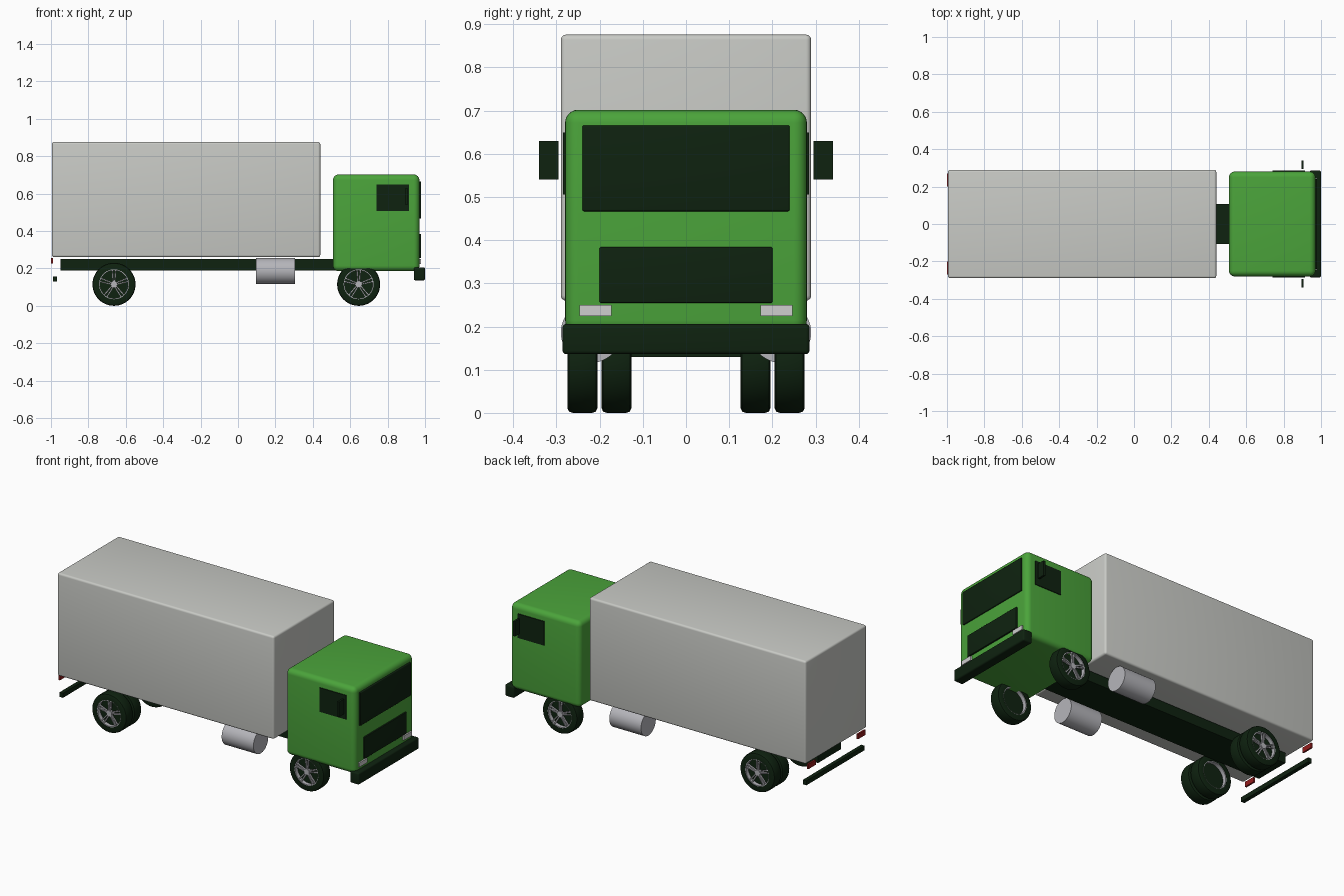
import bpy, bmesh, math
from mathutils import Matrix

old = bpy.data.objects.get("Cube")
if old:
    bpy.data.objects.remove(old, do_unlink=True)


def material(name, r, g, b, rough=0.6):
    m = bpy.data.materials.new(name)
    m.use_nodes = True
    m.diffuse_color = (r, g, b, 1)
    node = m.node_tree.nodes["Principled BSDF"]
    node.inputs["Base Color"].default_value = (r, g, b, 1)
    node.inputs["Roughness"].default_value = rough
    return m


GREEN = material("cab green", 0.07, 0.37, 0.043)
DARK = material("dark trim", 0.0045, 0.016, 0.005)
GREY = material("cargo grey", 0.58, 0.59, 0.56)
SILVER = material("silver metal", 0.46, 0.46, 0.49)
WHITE = material("headlight white", 0.62, 0.62, 0.62)
RED = material("tail light red", 0.3, 0.012, 0.012)


def finish(name, bm, mat, smooth=True):
    bmesh.ops.recalc_face_normals(bm, faces=bm.faces)
    mesh = bpy.data.meshes.new(name)
    bm.to_mesh(mesh)
    bm.free()
    mesh.materials.append(mat)
    obj = bpy.data.objects.new(name, mesh)
    bpy.context.collection.objects.link(obj)
    if smooth:
        bpy.ops.object.select_all(action="DESELECT")
        obj.select_set(True)
        bpy.context.view_layer.objects.active = obj
        bpy.ops.object.shade_smooth_by_angle(angle=math.radians(35))
    return obj


def box(name, mat, x, y, z, bevel=0.0, segments=4):
    """Box from (low, high) ranges with optional rounded edges."""
    bm = bmesh.new()
    bmesh.ops.create_cube(bm, size=1)
    for v in bm.verts:
        for i, (low, high) in enumerate((x, y, z)):
            v.co[i] = high if v.co[i] > 0 else low
    if bevel:
        bmesh.ops.bevel(bm, geom=bm.edges[:], offset=bevel, segments=segments,
                        affect="EDGES", profile=0.5)
    return finish(name, bm, mat, bevel > 0)


def pair(name, mat, x, y, z, bevel=0.0):
    """Matching boxes on the left (+y) and right (-y) flanks."""
    box(name + "_left", mat, x, y, z, bevel)
    box(name + "_right", mat, x, (-y[1], -y[0]), z, bevel)


def lathe(name, mat, profile, centre, steps=48):
    """Closed (radius, y) profile spun about the y axis."""
    bm = bmesh.new()
    rings = []
    for i in range(steps):
        a = 2 * math.pi * i / steps
        rings.append([bm.verts.new((r * math.cos(a), y, r * math.sin(a)))
                      for r, y in profile])
    n = len(profile)
    for i in range(steps):
        p, q = rings[i], rings[(i + 1) % steps]
        for j in range(n):
            k = (j + 1) % n
            bm.faces.new((p[j], p[k], q[k], q[j]))
    bmesh.ops.translate(bm, verts=bm.verts, vec=centre)
    return finish(name, bm, mat)


def cylinder(name, mat, radius, depth, centre, axis, steps=48):
    bm = bmesh.new()
    bmesh.ops.create_cone(bm, cap_ends=True, segments=steps, radius1=radius,
                          radius2=radius, depth=depth)
    turn = Matrix.Rotation(math.pi / 2, 4, "Y" if axis == "x" else "X")
    bmesh.ops.transform(bm, matrix=Matrix.Translation(centre) @ turn, verts=bm.verts)
    return finish(name, bm, mat)


R, W = 0.115, 0.035  # tyre radius and half width


def wheel(name, x, y, side):
    c = (x, y, R)
    lathe(name + "_tyre", DARK,
          [(0.08, -W), (R - 0.012, -W), (R - 0.003, -W + 0.004), (R, -W + 0.013),
           (R, W - 0.013), (R - 0.003, W - 0.004), (R - 0.012, W), (0.08, W)], c)
    lathe(name + "_rim", SILVER,
          [(0.075, -W + 0.002), (0.081, -W + 0.002), (0.081, W - 0.002), (0.075, W - 0.002)], c)
    cylinder(name + "_backing", DARK, 0.077, 0.02, c, "y")
    face = y + side * (W - 0.01)
    cylinder(name + "_hub", SILVER, 0.018, 0.016, (x, face, R), "y", 24)
    # Five spokes, each split into two slim bars that spread towards the rim
    bm = bmesh.new()
    for i in range(5):
        for lean in (-1, 1):
            made = bmesh.ops.create_cube(bm, size=1)["verts"]
            for v in made:
                outer = v.co.z > 0
                v.co.x = v.co.x * 0.007 + lean * (0.009 if outer else 0.004)
                v.co.y *= 0.01
                v.co.z = 0.078 if outer else 0.01
            bmesh.ops.rotate(bm, verts=made, cent=(0, 0, 0),
                             matrix=Matrix.Rotation(2 * math.pi * i / 5, 3, "Y"))
    bmesh.ops.translate(bm, verts=bm.verts, vec=(x, face, R))
    finish(name + "_spokes", bm, SILVER, False)


# Body
box("cargo_box", GREY, (-0.995, 0.44), (-0.29, 0.29), (0.26, 0.876), 0.012)
box("cab", GREEN, (0.508, 0.97), (-0.28, 0.28), (0.185, 0.702), 0.03, 6)
box("chassis", DARK, (-0.95, 0.9), (-0.108, 0.108), (0.188, 0.25))
box("front_bumper", DARK, (0.94, 1.0), (-0.286, 0.286), (0.136, 0.206), 0.009)
box("rear_bar", DARK, (-0.99, -0.967), (-0.275, 0.275), (0.129, 0.156))

# Glazing, grille and lights
box("windshield", DARK, (0.965, 0.979), (-0.24, 0.24), (0.467, 0.666), 0.004)
box("grille", DARK, (0.965, 0.979), (-0.2, 0.2), (0.255, 0.384), 0.003)
pair("headlight", WHITE, (0.965, 0.979), (0.173, 0.247), (0.224, 0.25))
pair("side_window", DARK, (0.74, 0.915), (0.275, 0.285), (0.506, 0.65))
pair("mirror", DARK, (0.895, 0.907), (0.295, 0.34), (0.54, 0.63))
pair("tail_light", RED, (-1.0, -0.99), (0.2, 0.27), (0.226, 0.256))

# Fuel tanks and wheels: single in front, doubled behind
for label, s in (("left", 1), ("right", -1)):
    cylinder("fuel_tank_" + label, SILVER, 0.07, 0.21, (0.2, s * 0.22, 0.186), "x")
    wheel("front_wheel_" + label, 0.645, s * 0.24, s)
    wheel("rear_outer_wheel_" + label, -0.663, s * 0.24, s)
    wheel("rear_inner_wheel_" + label, -0.663, s * 0.161, s)
